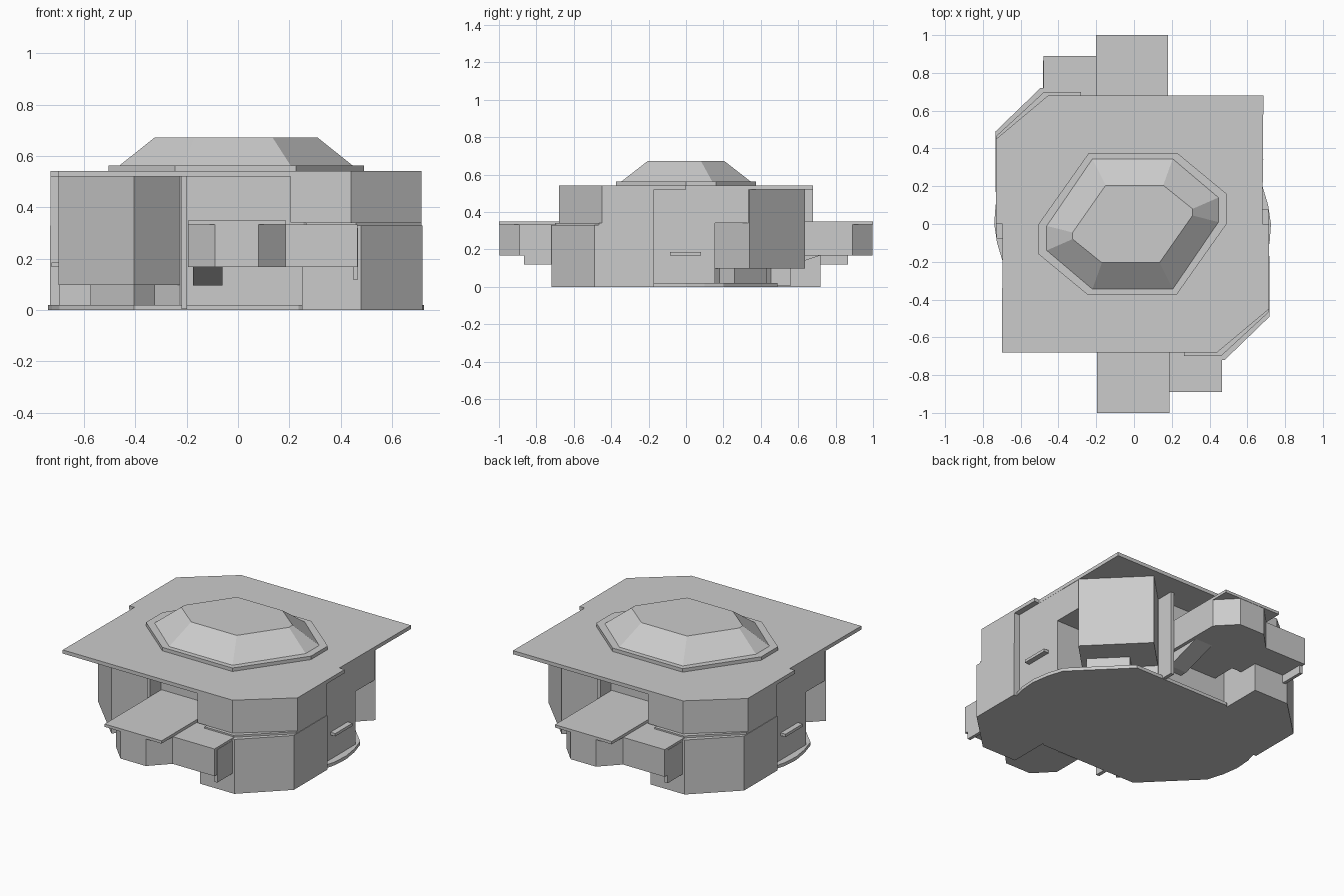
import bpy, bmesh
from mathutils import Vector

CX = -0.0075  # the half-turn axis sits slightly left of the origin


def turn(pts):
    return [(2 * CX - x, -y) for x, y in pts]


def loft(name, low, z0, high, z1):
    bm = bmesh.new()
    a = [bm.verts.new((x, y, z0)) for x, y in low]
    b = [bm.verts.new((x, y, z1)) for x, y in high]
    n = len(a)
    bm.faces.new(a[::-1])
    bm.faces.new(b)
    for i in range(n):
        j = (i + 1) % n
        bm.faces.new((a[i], a[j], b[j], b[i]))
    bmesh.ops.recalc_face_normals(bm, faces=bm.faces[:])
    me = bpy.data.meshes.new(name)
    bm.to_mesh(me)
    bm.free()
    ob = bpy.data.objects.new(name, me)
    bpy.context.collection.objects.link(ob)
    return ob


def prism(name, pts, z0, z1):
    return loft(name, pts, z0, pts, z1)


def pair(name, pts, z0, z1, low=None):
    low = low or pts
    loft(name + "_a", low, z0, pts, z1)
    loft(name + "_b", turn(low), z0, turn(pts), z1)


def rect(x0, x1, y0, y1):
    return [(x0, y0), (x1, y0), (x1, y1), (x0, y1)]


def whole(half):
    return half + turn(half)


# roof slab with two cut corners and small side steps
prism("roof_slab", whole([(-0.70, -0.68), (0.44, -0.68), (0.715, -0.45),
                          (0.715, 0.0), (0.68, 0.0)]), 0.52, 0.542)

# roof plate and faceted skylight
prism("roof_plate", whole([(0.49, 0.0), (0.49, 0.16), (0.23, 0.375),
                           (-0.24, 0.375)]), 0.542, 0.563)
loft("skylight",
     whole([(0.447, 0.01), (0.447, 0.14), (0.205, 0.345), (-0.22, 0.345)]), 0.563,
     whole([(0.31, 0.045), (0.31, 0.08), (0.155, 0.205), (-0.15, 0.205)]), 0.672)

# central body between the corner blocks
prism("core_body", whole([(0.68, -0.17), (0.68, 0.155), (0.50, 0.155),
                          (0.21, 0.455), (-0.27, 0.455)]), 0.004, 0.52)

# ground disc, flattened on one diagonal
prism("base_disc", whole([(0.69, -0.2), (0.718, -0.1), (0.725, 0.0), (0.71, 0.1),
                          (0.68, 0.2), (0.39, 0.49), (-0.25, 0.49)]), 0.0, 0.02)

# cut-corner towers: wide lower part, collar, narrower upper part
pair("tower_lower", [(0.25, -0.72), (0.48, -0.72), (0.718, -0.49),
                     (0.718, -0.17), (0.25, -0.17)], 0.0, 0.33)
pair("tower_collar", [(0.265, -0.70), (0.46, -0.70), (0.715, -0.465),
                      (0.715, -0.17), (0.265, -0.17)], 0.33, 0.342)
pair("tower_upper", [(0.205, -0.68), (0.44, -0.68), (0.715, -0.45),
                     (0.715, -0.17), (0.205, -0.17)], 0.342, 0.52)

# diagonal boxes under the sharp roof corners, with supports
pair("corner_box", [(0.685, 0.34), (0.39, 0.635), (0.16, 0.405), (0.455, 0.11)],
     0.097, 0.52)
pair("corner_support", [(0.56, 0.26), (0.39, 0.43), (0.25, 0.29), (0.42, 0.12)],
     0.02, 0.097)
pair("side_wall_upper", [(0.68, 0.10), (0.68, 0.345), (0.44, 0.10)], 0.34, 0.52)

# balconies with faceted bays and side lockers
pair("balcony_slab", rect(-0.195, 0.187, -1.0, -0.44), 0.333, 0.35)
pair("balcony_bay", [(-0.195, -0.89), (-0.09, -0.998), (0.08, -0.998),
                     (0.185, -0.89), (0.185, -0.44), (-0.195, -0.44)], 0.168, 0.333)
pair("side_locker", rect(0.185, 0.465, -0.89, -0.60), 0.168, 0.333)
pair("locker_fin", rect(0.448, 0.467, -0.865, -0.68), 0.12, 0.32)
pair("bay_bracket", rect(-0.175, -0.06, -0.72, -0.44), 0.095, 0.168,
     low=rect(-0.175, -0.06, -0.50, -0.44))

# thin fins beside the recess and narrow side ledges
pair("recess_fin", rect(-0.22, -0.198, -0.56, -0.40), 0.004, 0.52)
pair("side_ledge", rect(0.66, 0.712, -0.085, 0.08), 0.168, 0.185)
